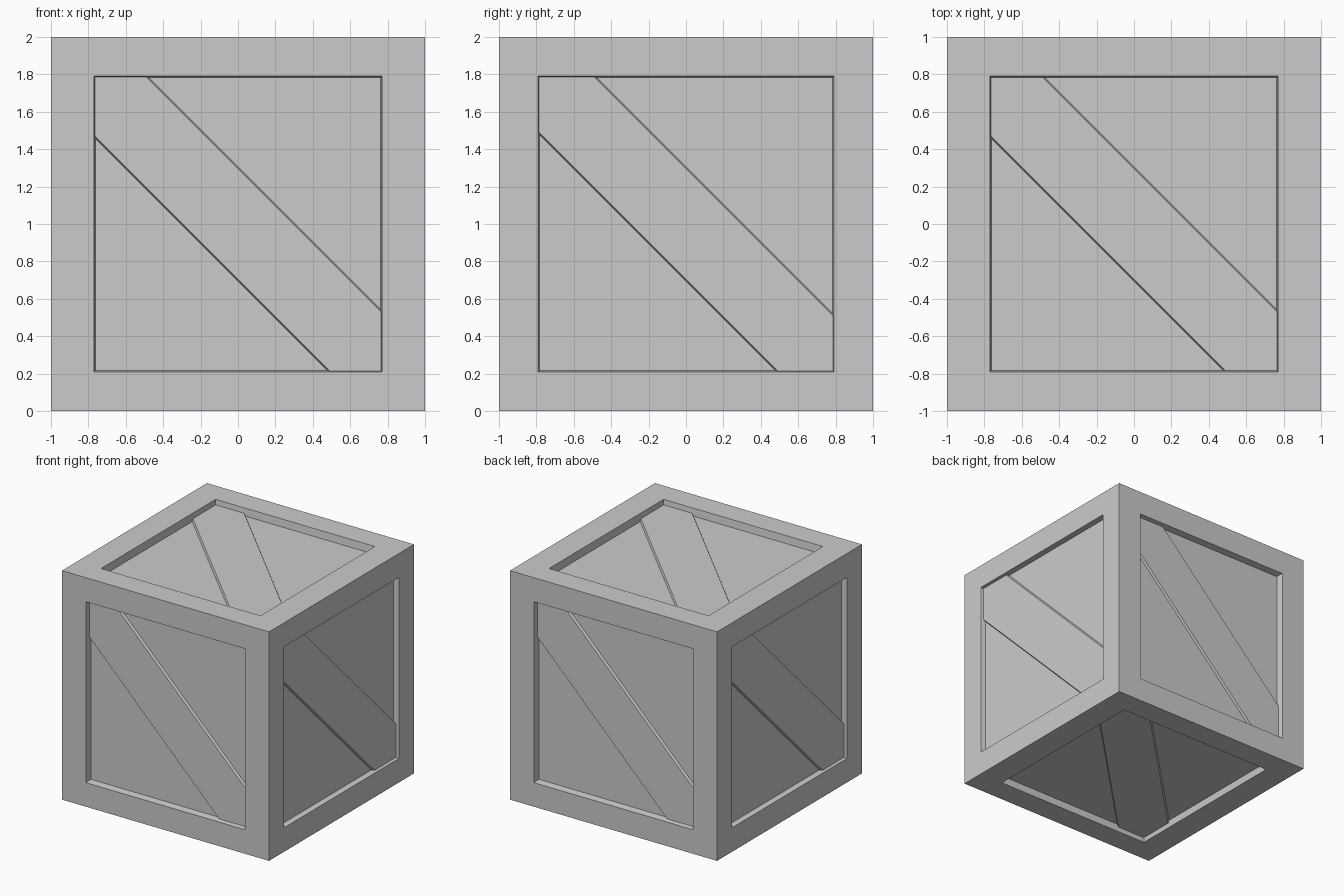
import bpy, bmesh
from mathutils import Vector, Matrix

if "Cube" in bpy.data.objects:
    bpy.data.objects.remove(bpy.data.objects["Cube"])

CENTRE = Vector((0, 0, 1))
TAPER = 0.008   # recess walls lean slightly inward
RAISE = 0.02    # plank height over its panel

# name, right axis, up axis, half opening width, half opening height, recess depth
SIDES = [
    ("front",  (1, 0, 0),  (0, 0, 1), 0.77, 0.79, 0.06),
    ("back",   (-1, 0, 0), (0, 0, 1), 0.77, 0.79, 0.06),
    ("right",  (0, 1, 0),  (0, 0, 1), 0.79, 0.79, 0.045),
    ("left",   (0, -1, 0), (0, 0, 1), 0.79, 0.79, 0.045),
    ("top",    (1, 0, 0),  (0, 1, 0), 0.77, 0.79, 0.065),
    ("bottom", (1, 0, 0),  (0, -1, 0), 0.77, 0.79, 0.06),
]


def make_object(name, bm):
    bmesh.ops.recalc_face_normals(bm, faces=bm.faces)
    mesh = bpy.data.meshes.new(name)
    bm.to_mesh(mesh)
    bm.free()
    obj = bpy.data.objects.new(name, mesh)
    bpy.context.collection.objects.link(obj)


def side_point(right, up, u, v, depth):
    r, t = Vector(right), Vector(up)
    return CENTRE + r * u + t * v + r.cross(t) * (1 - depth)


def band(w, h, off):
    # diagonal strip from upper left to lower right, clipped to the opening
    return [(-w, h), (off - h, h), (w, off - w), (w, -h), (h - off, -h), (-w, w - off)]


# crate body: mitred frame around a sunken panel on every side
bm = bmesh.new()
for name, right, up, w, h, d in SIDES:
    loops = []
    for a, b, depth in ((1, 1, 0), (w, h, 0), (w - TAPER, h - TAPER, d)):
        loops.append([bm.verts.new(side_point(right, up, sx * a, sy * b, depth))
                      for sx, sy in ((-1, -1), (1, -1), (1, 1), (-1, 1))])
    for outer, inner in zip(loops, loops[1:]):
        for i in range(4):
            j = (i + 1) % 4
            bm.faces.new((outer[i], outer[j], inner[j], inner[i]))
    bm.faces.new(loops[-1])
bmesh.ops.remove_doubles(bm, verts=bm.verts, dist=0.0001)
make_object("crate_frame", bm)

# diagonal planks with softly sloped long edges
for name, right, up, w, h, d in SIDES:
    bm = bmesh.new()
    base = [bm.verts.new(side_point(right, up, u, v, d + 0.005)) for u, v in band(w, h, 0.31)]
    face = [bm.verts.new(side_point(right, up, u, v, d - RAISE)) for u, v in band(w, h, 0.295)]
    bm.faces.new(base)
    bm.faces.new(face)
    for i in range(6):
        j = (i + 1) % 6
        bm.faces.new((base[i], base[j], face[j], face[i]))
    make_object(name + "_diagonal_plank", bm)
